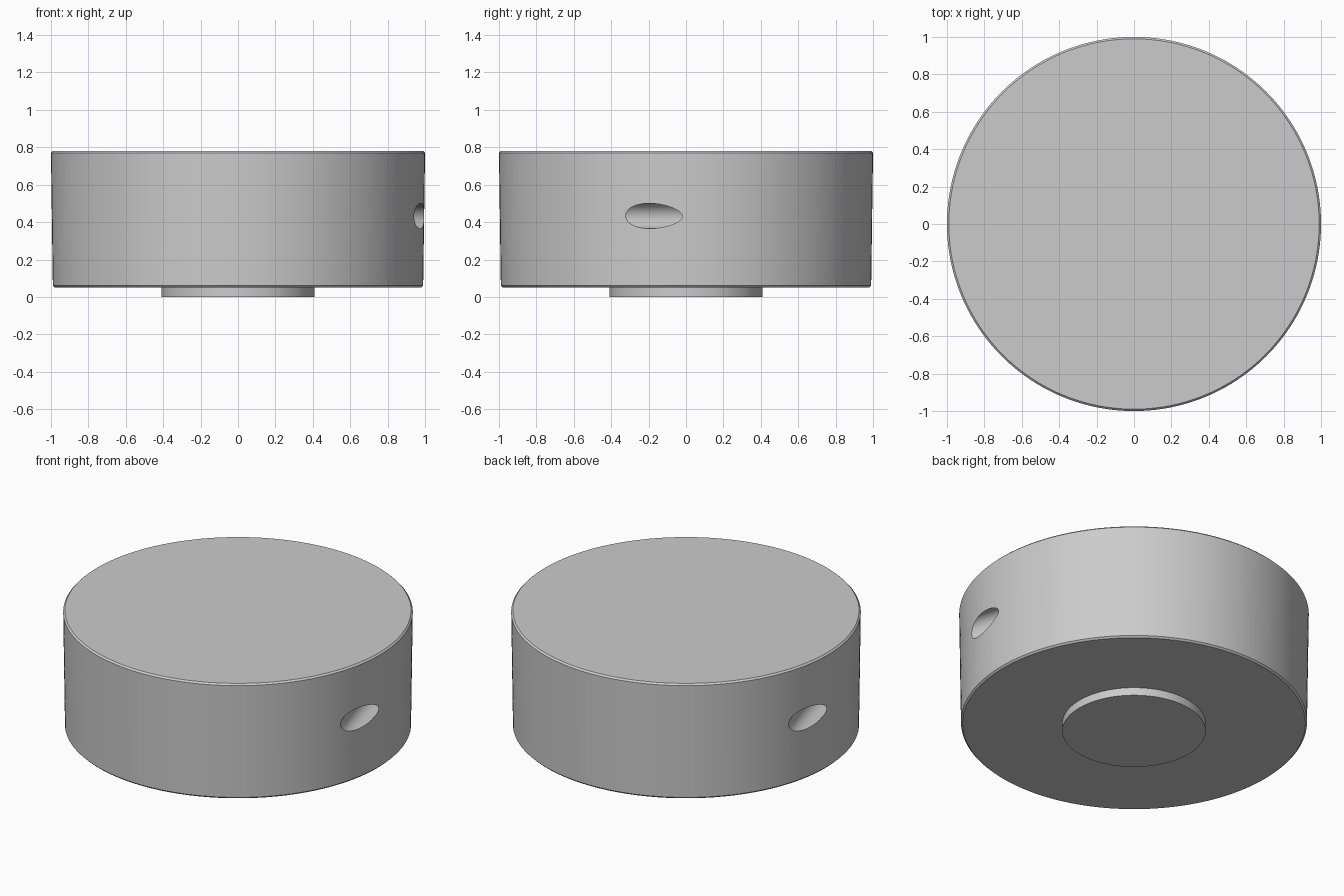
import bpy, bmesh, math
from mathutils import Matrix

if "Cube" in bpy.data.objects:
    bpy.data.objects.remove(bpy.data.objects["Cube"])

SEGMENTS = 160


def finish(name, bm):
    """Turn a bmesh into a linked object."""
    mesh = bpy.data.meshes.new(name)
    bmesh.ops.recalc_face_normals(bm, faces=bm.faces)
    bm.to_mesh(mesh)
    bm.free()
    obj = bpy.data.objects.new(name, mesh)
    bpy.context.collection.objects.link(obj)
    return obj


def lathe(name, profile):
    """Revolve (radius, z) points about z, with a flat cap at each end."""
    bm = bmesh.new()
    rings = []
    for r, z in profile:
        rings.append([bm.verts.new((r * math.cos(a), r * math.sin(a), z))
                      for a in (2 * math.pi * i / SEGMENTS for i in range(SEGMENTS))])
    for low, high in zip(rings, rings[1:]):
        for i in range(SEGMENTS):
            j = (i + 1) % SEGMENTS
            bm.faces.new((low[i], low[j], high[j], high[i]))
    bm.faces.new(rings[0][::-1])
    bm.faces.new(rings[-1])
    return finish(name, bm)


def smooth(obj):
    bpy.ops.object.select_all(action='DESELECT')
    obj.select_set(True)
    bpy.context.view_layer.objects.active = obj
    bpy.ops.object.shade_smooth_by_angle(angle=math.radians(30))


# Slightly tapered drum with chamfered rims
body = lathe("body", [(0.98, 0.05), (0.99, 0.06), (1.0, 0.77), (0.99, 0.78)])

# Round foot under the drum
foot = lathe("foot", [(0.41, 0.0), (0.41, 0.05), (0.41, 0.06)])

# Two slanted blind holes, half a turn apart
HOLE_RADIUS, OUTSIDE, DEPTH = 0.0675, 0.3, 0.5
bm = bmesh.new()
for turn in (0, math.pi):
    place = (Matrix.Rotation(turn, 4, 'Z')
             @ Matrix.Translation((0.972, -0.185, 0.433))
             @ Matrix.Rotation(math.radians(106), 4, 'Z')
             @ Matrix.Translation(((DEPTH - OUTSIDE) / 2, 0, 0))
             @ Matrix.Rotation(math.pi / 2, 4, 'Y'))
    bmesh.ops.create_cone(bm, cap_ends=True, segments=48, radius1=HOLE_RADIUS,
                          radius2=HOLE_RADIUS, depth=DEPTH + OUTSIDE, matrix=place)
cutter = finish("hole_cutter", bm)
cutter.hide_render = True

cut = body.modifiers.new("holes", 'BOOLEAN')
cut.operation = 'DIFFERENCE'
cut.solver = 'EXACT'
cut.object = cutter
bpy.context.view_layer.objects.active = body
bpy.ops.object.modifier_apply(modifier=cut.name)
bpy.data.objects.remove(cutter)

for part in (body, foot):
    smooth(part)
